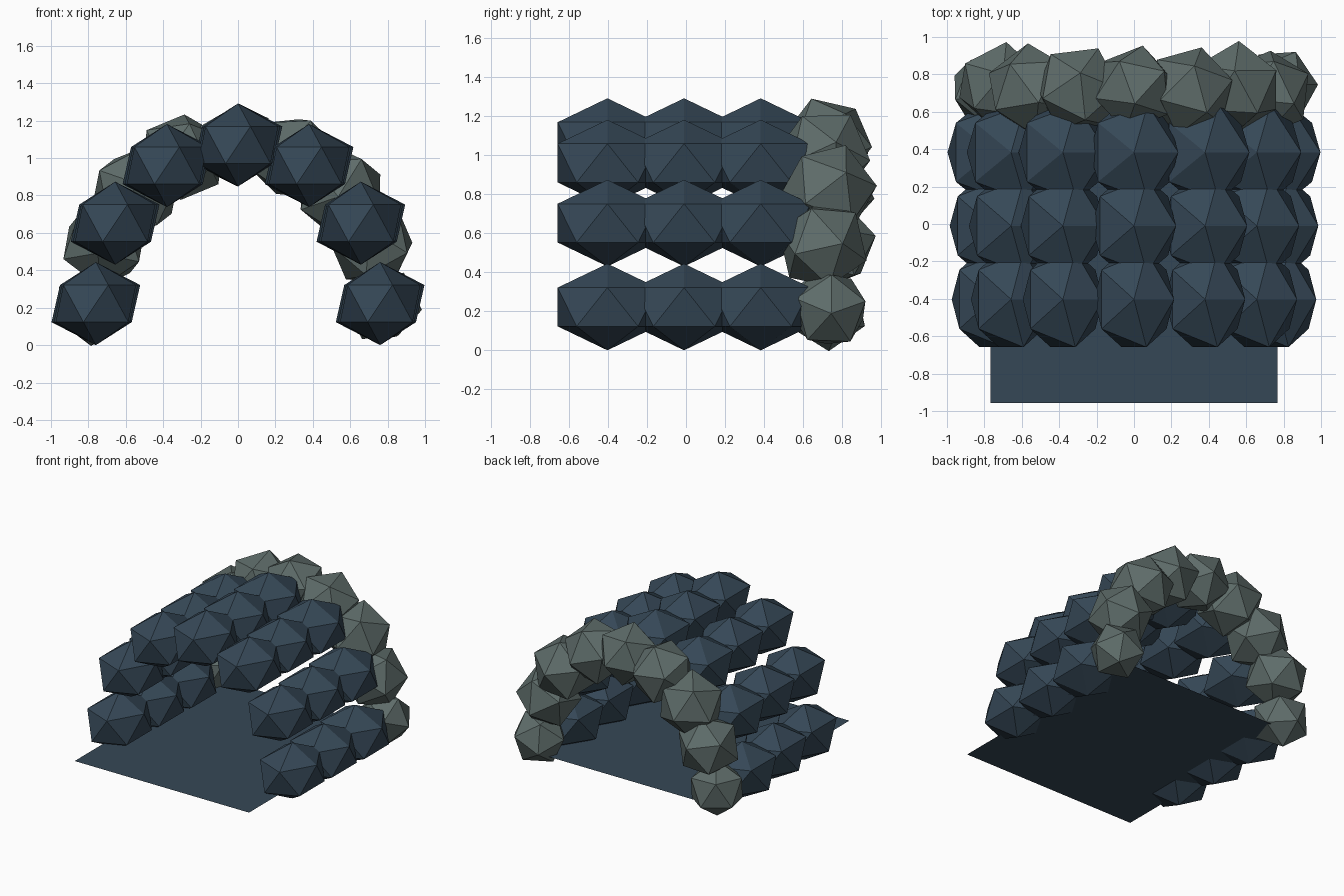
import bpy, bmesh, math, random
from mathutils import Matrix, Vector, Euler

if "Cube" in bpy.data.objects:
    bpy.data.objects.remove(bpy.data.objects["Cube"])

random.seed(7)


def material(name, rgb):
    m = bpy.data.materials.new(name)
    m.diffuse_color = (*rgb, 1)
    m.use_nodes = True
    m.node_tree.nodes["Principled BSDF"].inputs["Base Color"].default_value = m.diffuse_color
    return m


slate = material("slate blue", (0.036, 0.064, 0.094))
stone = material("grey stone", (0.112, 0.150, 0.143))


def add_object(name, bm, mat):
    mesh = bpy.data.meshes.new(name)
    bm.to_mesh(mesh)
    bm.free()
    mesh.materials.append(mat)
    ob = bpy.data.objects.new(name, mesh)
    bpy.context.collection.objects.link(ob)
    return ob


def boulder(name, centre, scale, rotation, mat):
    bm = bmesh.new()
    bmesh.ops.create_icosphere(bm, subdivisions=1, radius=1)
    m = Matrix.LocRotScale(Vector(centre), Euler(rotation), Vector(scale))
    bmesh.ops.transform(bm, matrix=m, verts=bm.verts)
    return add_object(name, bm, mat)


# Tunnel wall: seven lumps per arch, three arches growing slightly wider to the back
half_arch = [(0.76, 0.222), (0.657, 0.652), (0.38, 0.96)]
arch = half_arch + [(0, 1.07)] + [(-x, z) for x, z in reversed(half_arch)]
for row, (y, width) in enumerate([(-0.403, 0.24), (-0.01, 0.252), (0.383, 0.265)]):
    for i, (x, z) in enumerate(arch):
        boulder(f"wall_rock_{row}_{i}", (x, y, z), (width, 0.30, 0.222), (0, 0, 0), slate)

# Rear rim: nine randomly turned stones along a half ellipse
rim_y = [0.735, 0.70, 0.73, 0.71, 0.725, 0.72, 0.72, 0.74, 0.72]
rim_r = [0.21, 0.24, 0.25, 0.245, 0.235, 0.245, 0.25, 0.24, 0.215]
for i in range(9):
    t = math.pi * i / 8
    centre = (0.775 * math.cos(t), rim_y[i], 0.21 + 0.86 * math.sin(t))
    turn = [random.uniform(0, math.tau) for _ in range(3)]
    boulder(f"rim_stone_{i}", centre, (rim_r[i],) * 3, turn, stone)

# Floor sheet running out of the front opening
bm = bmesh.new()
bm.faces.new([bm.verts.new(p) for p in
              [(-0.767, -0.957, 0.1), (0.767, -0.957, 0.1),
               (0.767, 0.79, 0.1), (-0.767, 0.79, 0.1)]])
add_object("floor", bm, slate)
